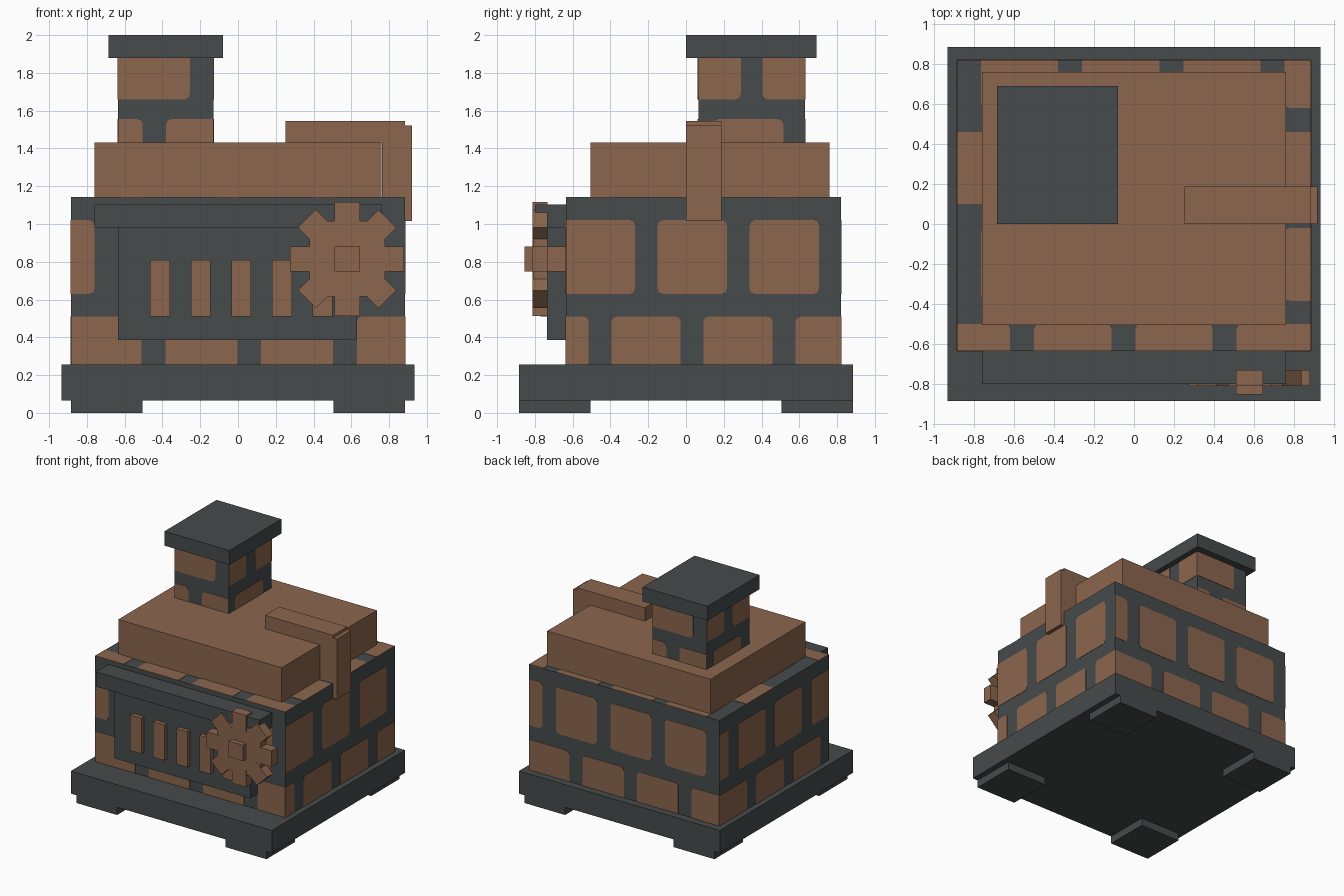
import bpy, bmesh, math
from mathutils import Vector, Matrix

cube = bpy.data.objects.get("Cube")
if cube:
    bpy.data.objects.remove(cube, do_unlink=True)


def material(name, rgb):
    m = bpy.data.materials.new(name)
    m.use_nodes = True
    m.diffuse_color = (*rgb, 1)
    m.node_tree.nodes["Principled BSDF"].inputs["Base Color"].default_value = (*rgb, 1)
    return m


BROWN = material("clay_brown", (0.262, 0.133, 0.076))
DARK = material("dark_stone", (0.061, 0.070, 0.070))


def finish(name, bm, mat):
    mesh = bpy.data.meshes.new(name)
    bmesh.ops.recalc_face_normals(bm, faces=bm.faces)
    bm.to_mesh(mesh)
    bm.free()
    mesh.materials.append(mat)
    ob = bpy.data.objects.new(name, mesh)
    bpy.context.collection.objects.link(ob)
    return ob


def add_box(bm, x, y, z, turn=None):
    """Add a box from its three ranges, optionally turned about its middle."""
    mid = Vector([sum(r) / 2 for r in (x, y, z)])
    size = [r[1] - r[0] for r in (x, y, z)]
    mat = Matrix.Translation(mid) @ (turn or Matrix()) @ Matrix.Diagonal((*size, 1))
    bmesh.ops.create_cube(bm, size=1, matrix=mat)


def box(name, mat, x, y, z):
    bm = bmesh.new()
    add_box(bm, x, y, z)
    return finish(name, bm, mat)


def add_brick(bm, origin, ua, va, u, v, size):
    """Thin brick plate; corners are rounded except along the wall's border."""
    r, lift = 0.028, 0.003
    n = ua.cross(va)
    pts = []
    for i, j in ((0, 0), (1, 0), (1, 1), (0, 1)):
        cu, cv = u[i], v[j]
        on_edge = min(cu, cv, size[0] - cu, size[1] - cv) < 0.01
        if on_edge:
            pts.append((cu, cv))
            continue
        su, sv = (1, -1)[i], (1, -1)[j]
        arc = [(cu + su * r * (1 - math.sin(a)), cv + sv * r * (1 - math.cos(a)))
               for a in (0, math.pi / 4, math.pi / 2)]
        # Keep the outline running counter-clockwise
        pts += arc if i != j else arc[::-1]
    face = bm.faces.new([bm.verts.new(origin + ua * a + va * b) for a, b in pts])
    out = bmesh.ops.extrude_face_region(bm, geom=[face])["geom"]
    bmesh.ops.translate(bm, vec=n * lift,
                        verts=[e for e in out if isinstance(e, bmesh.types.BMVert)])


def brick_wall(name, origin, ua, va, size, rows, period, gap):
    """rows: (bottom, top, right end of the first brick)."""
    bm = bmesh.new()
    for low, high, first in rows:
        end = first
        while end - period + gap < size[0] - 0.01:
            span = (max(0, end - period + gap), min(size[0], end))
            if span[1] - span[0] > 0.02:
                add_brick(bm, Vector(origin), Vector(ua), Vector(va), span, (low, high), size)
            end += period
    finish(name, bm, BROWN)


X, Y, Z = Vector((1, 0, 0)), Vector((0, 1, 0)), Vector((0, 0, 1))

# Base slab with four corner feet
box("base_slab", DARK, (-0.935, 0.935), (-0.885, 0.885), (0.065, 0.255))
bm = bmesh.new()
for x in ((-0.885, -0.505), (0.505, 0.885)):
    for y in ((-0.885, -0.505), (0.505, 0.885)):
        add_box(bm, x, y, (0, 0.065))
finish("feet", bm, DARK)

# Main body and its brickwork
L, R, F, B, LOW, TOP = -0.885, 0.885, -0.635, 0.82, 0.255, 1.14
W, D, H = R - L, B - F, TOP - LOW
box("body", DARK, (L, R), (F, B), (LOW, TOP))
short_top = [(0, 0.255, 0.375), (0.375, 0.765, 0.125)]
brick_wall("front_bricks", (L, F, LOW), X, Z, (W, H), short_top, 0.507, 0.125)
brick_wall("back_bricks", (R, B, LOW), -X, Z, (W, H), short_top, 0.507, 0.125)
brick_wall("right_bricks", (L, B, LOW), -Y, Z, (D, H),
           [(0, 0.255, 0.365), (0.375, 0.765, 0.12)], 0.487, 0.12)
brick_wall("left_bricks", (R, F, LOW), Y, Z, (D, H),
           [(0, 0.255, 0.12), (0.375, 0.765, 0.365)], 0.487, 0.12)
brick_wall("top_bricks", (L, F, TOP), X, Y, (W, D),
           [(0, 0.135, 0.265), (0.25, 0.615, 0.505),
            (0.735, 1.095, 0.265), (1.215, D, 0.505)], 0.507, 0.12)

# Upper block
box("upper_block", BROWN, (-0.76, 0.76), (-0.505, 0.76), (TOP, 1.432))

# Chimney with brickwork and cap
cl, cr, cf, cb, cz = -0.635, -0.13, 0.065, 0.63, 1.432
cw, cd, ch = cr - cl, cb - cf, 1.88 - cz
box("chimney", DARK, (cl, cr), (cf, cb), (cz, 1.88))
ends = [(0, 0.123, 0.13), (0.228, ch, 0.38)]
sides = [(0, 0.123, 0.45), (0.228, ch, 0.225)]
brick_wall("chimney_front_bricks", (cl, cf, cz), X, Z, (cw, ch), ends, 0.507, 0.125)
brick_wall("chimney_back_bricks", (cr, cb, cz), -X, Z, (cw, ch), ends, 0.507, 0.125)
brick_wall("chimney_left_bricks", (cr, cf, cz), Y, Z, (cd, ch), sides, 0.487, 0.115)
brick_wall("chimney_right_bricks", (cl, cb, cz), -Y, Z, (cd, ch), sides, 0.487, 0.115)
box("chimney_cap", DARK, (-0.685, -0.08), (0, 0.692), (1.88, 2.0))

# Pipe running over the top and down the left side
box("pipe_top", BROWN, (0.252, 0.885), (0, 0.188), (1.432, 1.545))
box("pipe_drop", BROWN, (0.762, 0.92), (0, 0.188), (1.015, 1.522))

# Front panel, lintel and vent bars
box("front_panel", DARK, (-0.635, 0.63), (-0.735, F), (0.385, 0.98))
box("lintel", DARK, (-0.76, 0.76), (-0.8, F), (0.98, 1.103))
bm = bmesh.new()
for i in range(5):
    x = -0.465 + i * 0.215
    add_box(bm, (x, x + 0.105), (-0.77, -0.735), (0.51, 0.81))
finish("vent_bars", bm, BROWN)

# Gear wheel: square core with four crossing bars for teeth
gx, gz = 0.578, 0.815
gear_y = (-0.812, -0.732)
bm = bmesh.new()
add_box(bm, (gx - 0.2, gx + 0.2), (-0.811, -0.733), (gz - 0.2, gz + 0.2))
for i in range(4):
    add_box(bm, (gx - 0.302, gx + 0.302), gear_y, (gz - 0.067, gz + 0.067),
            Matrix.Rotation(i * math.pi / 4, 4, "Y"))
finish("gear", bm, BROWN)
box("gear_axle", BROWN, (gx - 0.067, gx + 0.067), (-0.854, F), (gz - 0.067, gz + 0.067))
